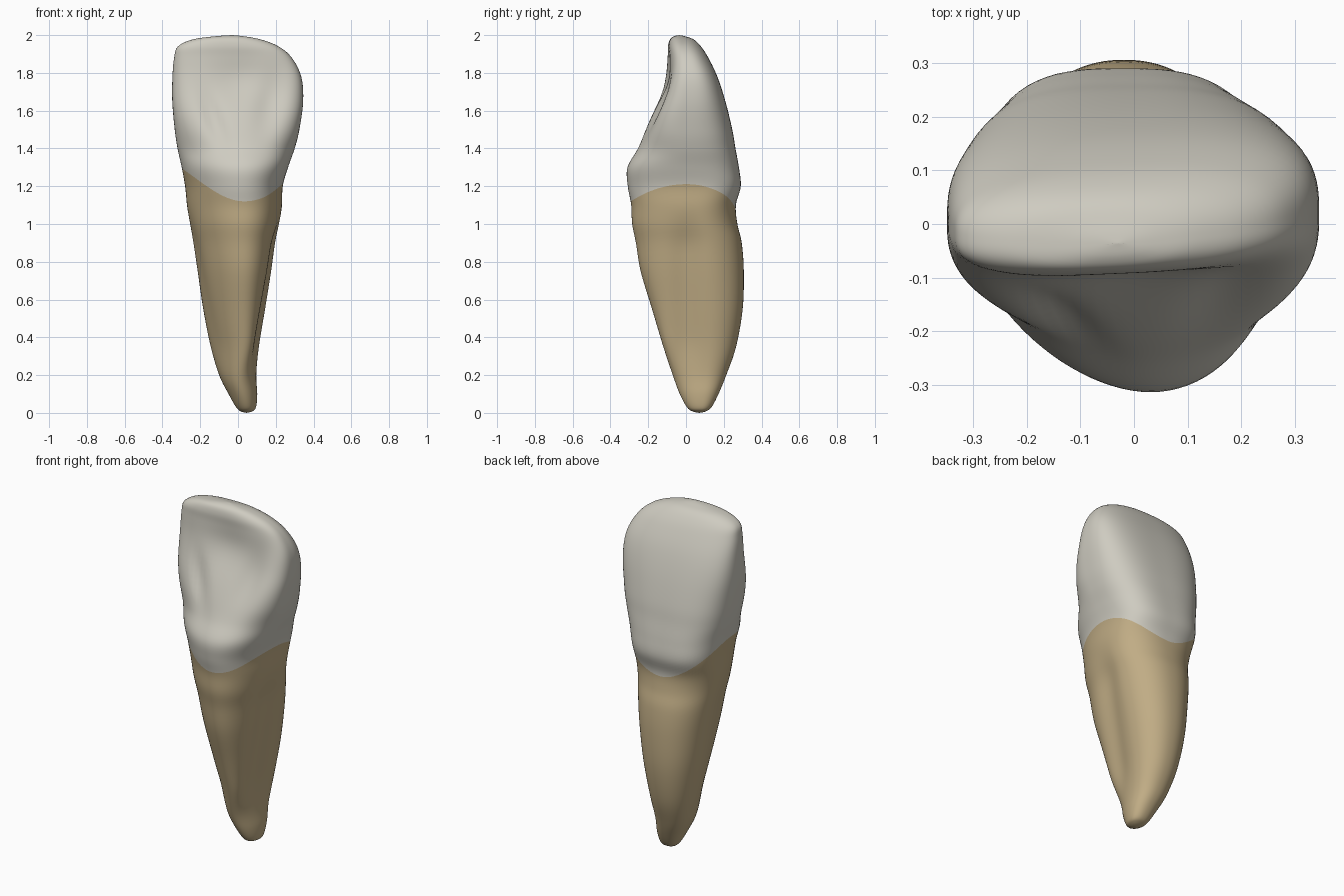
import bpy, bmesh, math

if "Cube" in bpy.data.objects:
    bpy.data.objects.remove(bpy.data.objects["Cube"])

# Lengthwise profile of the tooth: z, left x, right x, front y, back y
PROFILE = [
    (0.000, .045, .045, .07, .07), (0.008, .015, .075, .035, .105),
    (0.03, -.01, .095, .005, .135), (0.10, -.05, .102, -.033, .172),
    (0.20, -.10, .097, -.07, .213), (0.35, -.145, .112, -.12, .265),
    (0.55, -.185, .145, -.18, .30), (0.75, -.215, .178, -.24, .306),
    (0.90, -.238, .20, -.265, .295), (1.00, -.255, .22, -.285, .272),
    (1.10, -.27, .233, -.29, .264), (1.20, -.28, .237, -.308, .29),
    (1.30, -.298, .265, -.31, .28), (1.40, -.32, .30, -.255, .262),
    (1.50, -.335, .325, -.213, .245), (1.65, -.348, .345, -.153, .208),
    (1.78, -.347, .335, -.115, .165), (1.88, -.338, .285, -.098, .118),
    (1.94, -.318, .215, -.094, .08), (1.977, -.24, .12, -.083, .042),
    (1.994, -.12, .03, -.062, -.005), (2.0, -.03, -.03, -.035, -.035),
]
NECK = 10            # profile row where the crown meets the root
STEPS, SEGS = 5, 96  # rings per profile row, points per ring
LAST = len(PROFILE) - 1

# Hollows on the front of the crown: x, z, width, height, depth, slant
HOLLOWS = [(-.13, 1.56, .05, .13, .026, -.35), (.17, 1.63, .075, .16, .026, .2),
           (.02, 1.76, .17, .12, .026, 0)]


def smooth(a, b, v):
    t = min(1, max(0, (v - a) / (b - a)))
    return t * t * (3 - 2 * t)


def profile(u):
    """Smooth curve through the profile rows."""
    u = min(LAST, max(0, u))
    i = min(int(u), LAST - 1)
    t = u - i
    p0, p1, p2, p3 = (PROFILE[min(LAST, max(0, i + k))] for k in (-1, 0, 1, 2))
    return [b + .5 * t * (c - a + t * (2 * a - 5 * b + 4 * c - d + t * (3 * (b - c) + d - a)))
            for a, b, c, d in zip(p0, p1, p2, p3)]


def bell(v, centre, width):
    return math.exp(-((v - centre) / width) ** 2)


def surface(u, ang):
    c, s = math.cos(ang), math.sin(ang)
    # the neck line rises on both sides of the tooth
    d = (u - NECK) / 4.5
    if abs(d) < 1:
        rise = (1.9 if c < 0 else 1.1) * c * c - .2 * s
        u += rise * math.cos(d * math.pi / 2) ** 2
    z, xl, xr, yf, yb = profile(u)
    # rounded cross-section: narrow front on the root, flat faces on the crown
    if s < 0:
        n = 1.95 + 1.1 * smooth(1.35, 1.65, z) - .6 * smooth(1.88, 2, z)
    else:
        n = 2.2 + .75 * smooth(1.0, 1.25, z) - .5 * smooth(1.7, 2, z)
    r = (abs(c) ** n + abs(s) ** n) ** (-1 / n)
    widest = .62 - .17 * smooth(1.0, 1.6, z)
    yc = yf + (yb - yf) * widest
    x = (xl + xr) / 2 + (xr - xl) / 2 * c * r
    y = yc + (yb - yc if s > 0 else yc - yf) * s * r
    # long grooves down the sides of the root
    groove = smooth(.15, .4, z) * (1 - smooth(.85, 1.1, z))
    x -= math.copysign(groove * (.022 if c > 0 else .01) * min(1, 2 * abs(c)), c) \
        * bell(y, .0, .08)
    # front ridge leans to the right; hollows and slight twist on the crown
    if s < 0:
        x += .05 * s * s * smooth(.1, .4, z) * (1 - smooth(1.3, 1.7, z))
        front = smooth(0, .35, -s)
        for hx, hz, w, h, depth, slant in HOLLOWS:
            y += front * depth * bell(x, hx + slant * (z - hz), w) * bell(z, hz, h)
    y += .03 * x * smooth(1.4, 1.9, z)
    return x, y, z


def material(name, rgb):
    m = bpy.data.materials.new(name)
    m.diffuse_color = (*rgb, 1)
    m.use_nodes = True
    m.node_tree.nodes["Principled BSDF"].inputs["Base Color"].default_value = m.diffuse_color
    return m


# Tooth: one continuous skin, root colour below the neck and enamel above
bm = bmesh.new()
rings = [[bm.verts.new(surface(i / STEPS, 2 * math.pi * j / SEGS)) for j in range(SEGS)]
         for i in range(LAST * STEPS + 1)]
for i in range(len(rings) - 1):
    for j in range(SEGS):
        k = (j + 1) % SEGS
        f = bm.faces.new((rings[i][j], rings[i][k], rings[i + 1][k], rings[i + 1][j]))
        f.material_index = 1 if i >= NECK * STEPS else 0
        f.smooth = True
# close the root tip and the biting edge
bmesh.ops.remove_doubles(bm, verts=rings[0] + rings[-1], dist=1e-5)
bmesh.ops.recalc_face_normals(bm, faces=bm.faces)

mesh = bpy.data.meshes.new("tooth")
bm.to_mesh(mesh)
bm.free()
mesh.materials.append(material("root_tan", (.53, .415, .235)))
mesh.materials.append(material("enamel_white", (.62, .60, .53)))
tooth = bpy.data.objects.new("tooth", mesh)
bpy.context.collection.objects.link(tooth)
